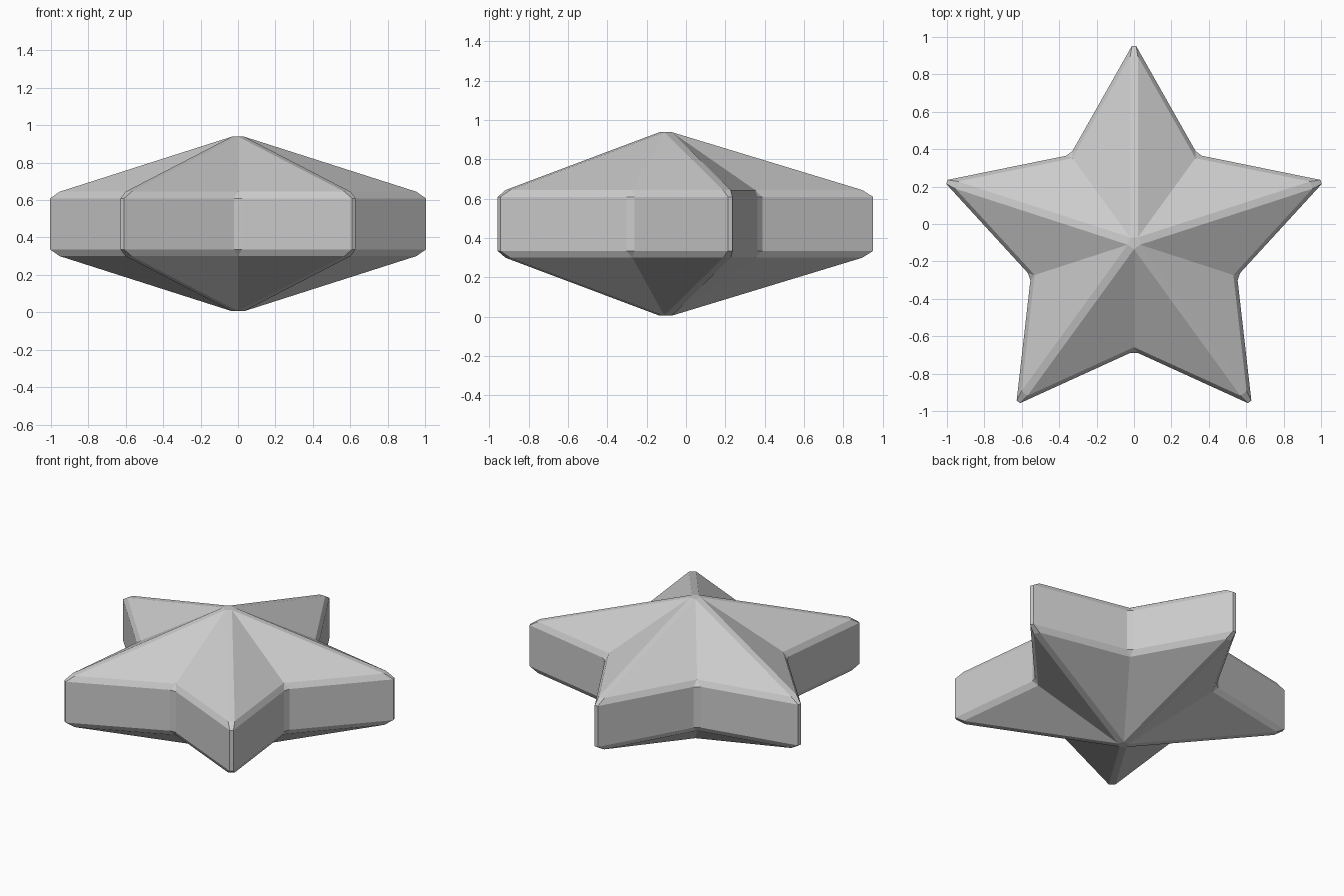
import bpy, bmesh
from math import sin, cos, pi

if "Cube" in bpy.data.objects:
    bpy.data.objects.remove(bpy.data.objects["Cube"])

OUTER, INNER = 1.072, 0.58      # tip and notch radii
CY, MID = -0.1, 0.4725          # star centre in y and z
RIM, APEX = 0.16, 0.486         # half heights of wall and of apex

# Ten-sided star outline, walled and capped by a pyramid above and below
bm = bmesh.new()


def ring(z):
    verts = []
    for i in range(10):
        r = INNER if i % 2 else OUTER
        a = pi / 2 + i * pi / 5
        verts.append(bm.verts.new((r * cos(a), CY + r * sin(a), z)))
    return verts


low, high = ring(MID - RIM), ring(MID + RIM)
top = bm.verts.new((0, CY, MID + APEX))
bottom = bm.verts.new((0, CY, MID - APEX))
for i in range(10):
    j = (i + 1) % 10
    bm.faces.new((low[i], low[j], high[j], high[i]))
    bm.faces.new((high[i], high[j], top))
    bm.faces.new((low[j], low[i], bottom))
bmesh.ops.recalc_face_normals(bm, faces=bm.faces)

mesh = bpy.data.meshes.new("star")
bm.to_mesh(mesh)
bm.free()
star = bpy.data.objects.new("star", mesh)
bpy.context.collection.objects.link(star)

# Narrow flat chamfer on rims, corners and ridges; shallow valleys stay sharp
bevel = star.modifiers.new("chamfer", 'BEVEL')
bevel.width = 0.023
bevel.segments = 1
bevel.limit_method = 'ANGLE'
bevel.angle_limit = pi / 6
